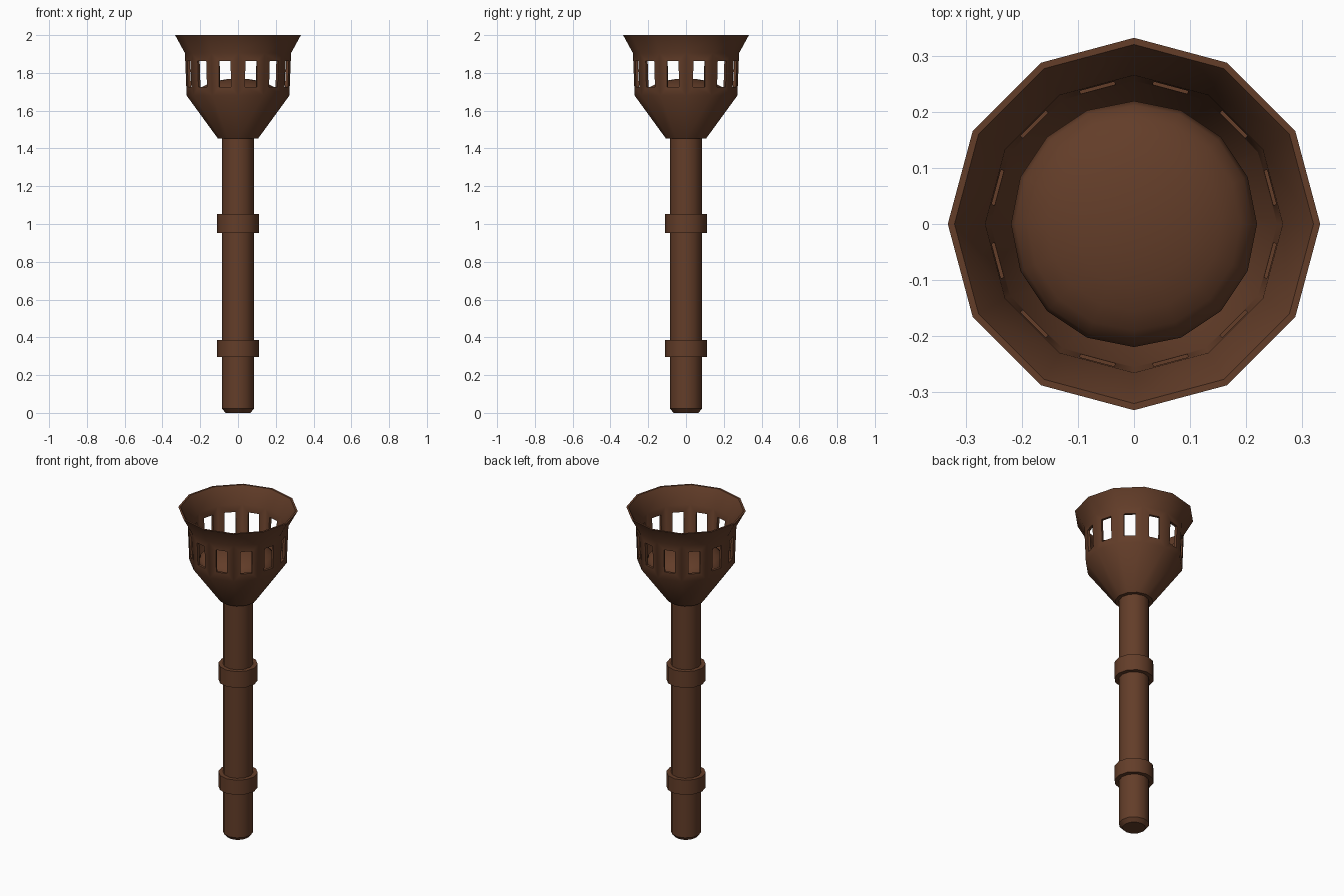
import bpy, bmesh, math
from mathutils import Matrix

if "Cube" in bpy.data.objects:
    bpy.data.objects.remove(bpy.data.objects["Cube"])

wood = bpy.data.materials.new("dark_brown")
wood.diffuse_color = (0.125, 0.047, 0.022, 1)
wood.use_nodes = True
wood.node_tree.nodes["Principled BSDF"].inputs["Base Color"].default_value = wood.diffuse_color


def finish(name, bm, angle=35):
    bmesh.ops.recalc_face_normals(bm, faces=bm.faces[:])
    me = bpy.data.meshes.new(name)
    bm.to_mesh(me)
    bm.free()
    ob = bpy.data.objects.new(name, me)
    bpy.context.collection.objects.link(ob)
    me.materials.append(wood)
    smooth(ob, angle)
    return ob


def smooth(ob, angle):
    bpy.ops.object.select_all(action='DESELECT')
    ob.select_set(True)
    bpy.context.view_layer.objects.active = ob
    bpy.ops.object.shade_smooth_by_angle(angle=math.radians(angle))


def lathe(name, profile, sides=12):
    """Revolve (radius, z) points; a radius of 0 closes the end with a cap."""
    bm = bmesh.new()
    rings = []
    for r, z in profile:
        rings.append([bm.verts.new((r * math.cos(2 * math.pi * i / sides),
                                    r * math.sin(2 * math.pi * i / sides), z))
                      for i in range(sides)])
    for a, b in zip(rings, rings[1:]):
        for i in range(sides):
            j = (i + 1) % sides
            bm.faces.new((a[i], a[j], b[j], b[i]))
    bm.faces.new(rings[0])
    bm.faces.new(rings[-1])
    return finish(name, bm)


# Pole with chamfered foot
lathe("pole", [(0.065, 0), (0.085, 0.022), (0.085, 1.48)])

# Two collars around the pole
for name, z0, z1 in (("lower_collar", 0.297, 0.387), ("upper_collar", 0.953, 1.053)):
    lathe(name, [(0.11, z0), (0.11, z1)])

# Hollow basket: funnel, wall and flared rim
basket = lathe("basket", [(0.106, 1.452), (0.272, 1.68), (0.281, 1.905), (0.333, 2.0),
                          (0.321, 2.0), (0.266, 1.905), (0.256, 1.685), (0.10, 1.475)])

# Window cutters, one through each wall panel
bm = bmesh.new()
for k in range(12):
    m = (Matrix.Rotation(math.radians(15 + 30 * k), 4, 'Z')
         @ Matrix.Translation((0.26, 0, 1.793))
         @ Matrix.Diagonal((0.08, 0.064, 0.138, 1)))
    bmesh.ops.create_cube(bm, size=1, matrix=m)
cutter = finish("window_cutter", bm)
cutter.hide_render = True
mod = basket.modifiers.new("windows", 'BOOLEAN')
mod.object = cutter
mod.operation = 'DIFFERENCE'
mod.solver = 'EXACT'
bpy.context.view_layer.objects.active = basket
bpy.ops.object.modifier_move_to_index(modifier="windows", index=0)
bpy.ops.object.modifier_apply(modifier="windows")
bpy.data.objects.remove(cutter)
smooth(basket, 35)

# Domed fuel mound resting in the basket
bm = bmesh.new()
bmesh.ops.create_uvsphere(bm, u_segments=16, v_segments=12, radius=1,
                          matrix=Matrix.Translation((0, 0, 1.68))
                          @ Matrix.Diagonal((0.22, 0.22, 0.09, 1)))
finish("fuel_mound", bm, 60)
